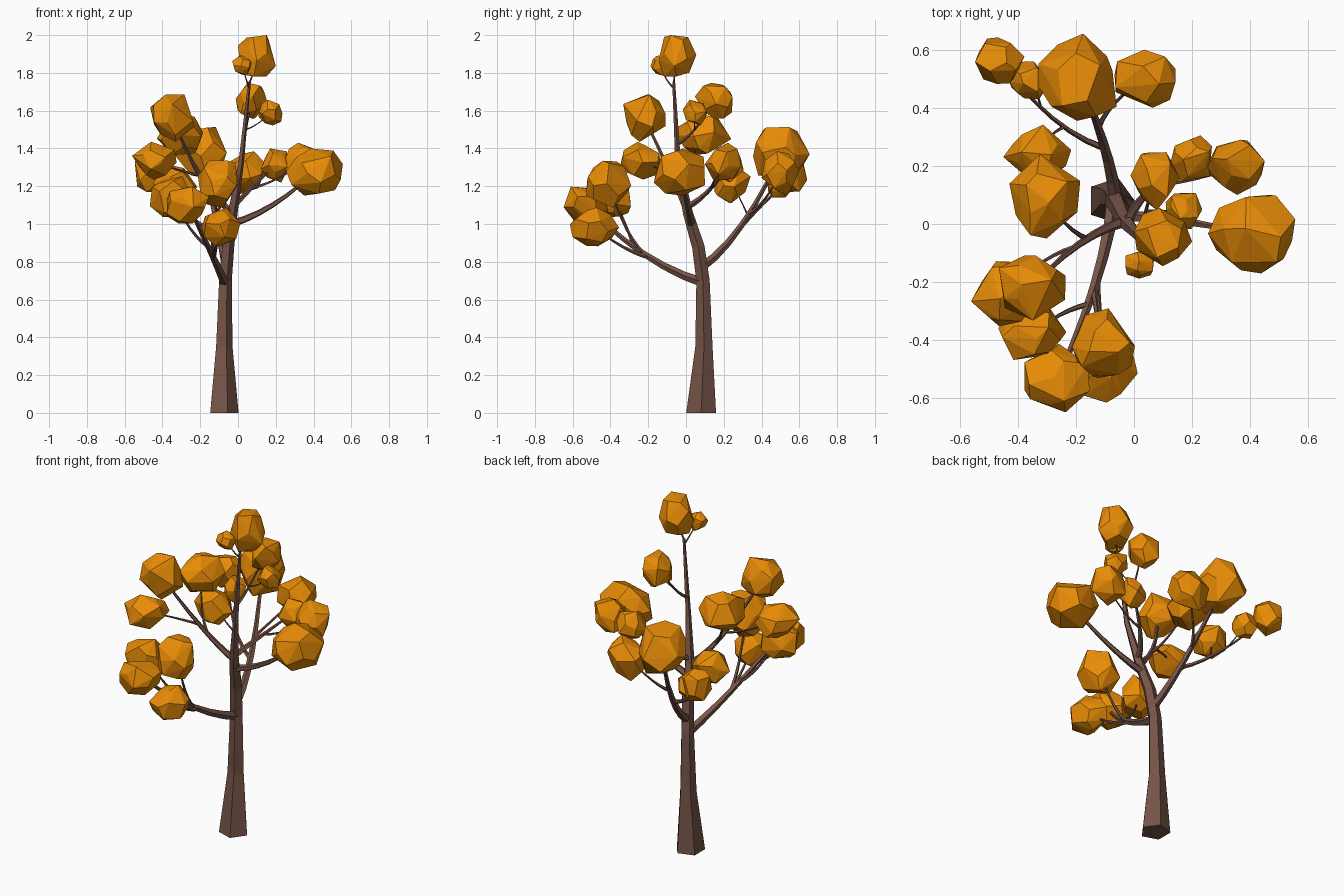
import bpy, bmesh, math, random
from mathutils import Vector, Euler

if "Cube" in bpy.data.objects:
    bpy.data.objects.remove(bpy.data.objects["Cube"])

random.seed(7)


def material(name, rgb):
    m = bpy.data.materials.new(name)
    m.diffuse_color = (*rgb, 1)
    m.use_nodes = True
    m.node_tree.nodes["Principled BSDF"].inputs["Base Color"].default_value = m.diffuse_color
    return m


bark = material("brown bark", (0.18, 0.088, 0.064))
foliage = material("orange foliage", (0.8, 0.26, 0.002))
limbs = {}  # name -> list of (point, radius)


def finish(name, bm, mat):
    bmesh.ops.recalc_face_normals(bm, faces=bm.faces)
    me = bpy.data.meshes.new(name)
    bm.to_mesh(me)
    bm.free()
    me.materials.append(mat)
    bpy.context.collection.objects.link(bpy.data.objects.new(name, me))


def tube(name, path, sides=5):
    """Tapered five-sided tube along (point, radius) pairs."""
    limbs[name] = path
    pts = [p for p, r in path]
    span = (pts[-1] - pts[0]).normalized()
    ref = Vector((1, 0, 0)) if abs(span.x) < 0.7 else Vector((0, 1, 0))
    bm = bmesh.new()
    rings = []
    for i, (p, r) in enumerate(path):
        t = (pts[min(i + 1, len(pts) - 1)] - pts[max(i - 1, 0)]).normalized()
        if p.z == 0:
            t = Vector((0, 0, 1))  # level foot on the ground
        u = (ref - t * ref.dot(t)).normalized()
        v = t.cross(u)
        angles = [2 * math.pi * k / sides for k in range(sides)]
        rings.append([bm.verts.new(p + r * (u * math.cos(a) + v * math.sin(a))) for a in angles])
    for a, b in zip(rings, rings[1:]):
        for k in range(sides):
            j = (k + 1) % sides
            bm.faces.new((a[k], a[j], b[j], b[k]))
    bm.faces.new(rings[0][::-1])
    bm.faces.new(rings[-1])
    finish(name, bm, bark)


def joint(parent, z):
    """Point and radius of a limb at a given height."""
    path = limbs[parent]
    for (p, r), (q, s) in zip(path, path[1:]):
        if p.z <= z <= q.z:
            f = (z - p.z) / (q.z - p.z)
            return p.lerp(q, f), r + (s - r) * f
    return path[-1]


def branch(name, parent, z, end, steps=6):
    """Limb that leaves its parent sideways, then curves up to its leaf clump."""
    start, r = joint(parent, z)
    d = end - start
    wide = abs(d.x) > abs(d.y)
    bend = start + Vector((d.x * (0.5 if wide else 0.2), d.y * (0.2 if wide else 0.5), d.z * 0.23))
    path = []
    for i in range(steps + 1):
        t = i / steps
        p = start.lerp(bend, t).lerp(bend.lerp(end, t), t)
        path.append((p, max(0.7 * r * (1 - 0.7 * t), 0.003)))
    tube(name, path)


def leaf_clump(name, centre, half):
    """Irregular dodecahedron-like boulder with given half sizes."""
    src = bmesh.new()
    bmesh.ops.create_icosphere(src, subdivisions=1, radius=1)
    rot = Euler([random.uniform(0, 6.28) for _ in range(3)]).to_matrix()
    pts = [rot @ (f.calc_center_median().normalized()
                  + Vector([random.uniform(-0.17, 0.17) for _ in range(3)])) for f in src.faces]
    src.free()
    bm = bmesh.new()
    lo = [min(p[i] for p in pts) for i in range(3)]
    hi = [max(p[i] for p in pts) for i in range(3)]
    for p in pts:
        bm.verts.new([centre[i] + half[i] * (2 * (p[i] - lo[i]) / (hi[i] - lo[i]) - 1)
                      for i in range(3)])
    bmesh.ops.convex_hull(bm, input=bm.verts)
    bmesh.ops.delete(bm, geom=[v for v in bm.verts if not v.link_faces], context='VERTS')
    finish(name, bm, foliage)


# Trunk: x, y, z, radius, leaning forward and to the right as it rises
trunk = [(-.08, .08, 0, .083), (-.077, .095, .35, .048), (-.07, .09, .7, .037),
         (-.055, .065, .88, .035), (-.03, .01, 1.06, .028), (.015, -.042, 1.32, .016),
         (.06, -.065, 1.75, .008)]
tube("trunk", [(Vector(t[:3]), t[3]) for t in trunk])

# Limbs, each ending in a leaf clump: parent, joint height, clump centre, clump half sizes
crown = [
    ("front_branch", "trunk", .69, (-.265, -.53, 1.1), (.112, .118, .098)),
    ("front_left_twig", "front_branch", .88, (-.35, -.38, 1.145), (.117, .088, .108)),
    ("front_upper_twig", "front_branch", .84, (-.105, -.41, 1.21), (.108, .12, .125)),
    ("front_lower_twig", "front_branch", .82, (-.09, -.485, .985), (.103, .13, .103)),
    ("back_branch", "trunk", .77, (-.195, .505, 1.375), (.135, .15, .138)),
    ("back_right_twig", "back_branch", 1.05, (.038, .5, 1.268), (.105, .1, .117)),
    ("back_left_twig", "back_branch", .95, (-.462, .562, 1.26), (.085, .08, .09)),
    ("back_middle_twig", "back_left_twig", 1.03, (-.333, .245, 1.215), (.117, .097, .105)),
    ("back_small_twig", "back_left_twig", 1.1, (-.365, .495, 1.21), (.064, .065, .07)),
    ("left_branch", "trunk", 1.06, (-.35, -.22, 1.56), (.115, .112, .125)),
    ("left_outer_twig", "left_branch", 1.26, (-.443, -.24, 1.335), (.118, .112, .1)),
    ("left_back_twig", "left_branch", 1.2, (-.307, .095, 1.475), (.122, .145, .11)),
    ("right_branch", "trunk", 1.0, (.405, -.035, 1.275), (.15, .135, .125)),
    ("right_back_twig", "trunk", 1.09, (.195, .225, 1.31), (.073, .08, .09)),
    ("right_outer_twig", "right_back_twig", 1.19, (.35, .195, 1.33), (.1, .095, .1)),
    ("upper_twig", "trunk", 1.42, (.073, .147, 1.652), (.085, .1, .095)),
    ("upper_side_twig", "upper_twig", 1.5, (.172, .045, 1.59), (.063, .062, .068)),
    ("top_twig", "trunk", 1.75, (.1, -.045, 1.89), (.1, .1, .11)),
    ("top_small_twig", "trunk", 1.72, (.02, -.14, 1.84), (.05, .048, .055)),
]
for name, parent, z, centre, half in crown:
    branch(name, parent, z, Vector(centre))
    leaf_clump(name.rsplit("_", 1)[0] + "_leaf_clump", centre, half)
